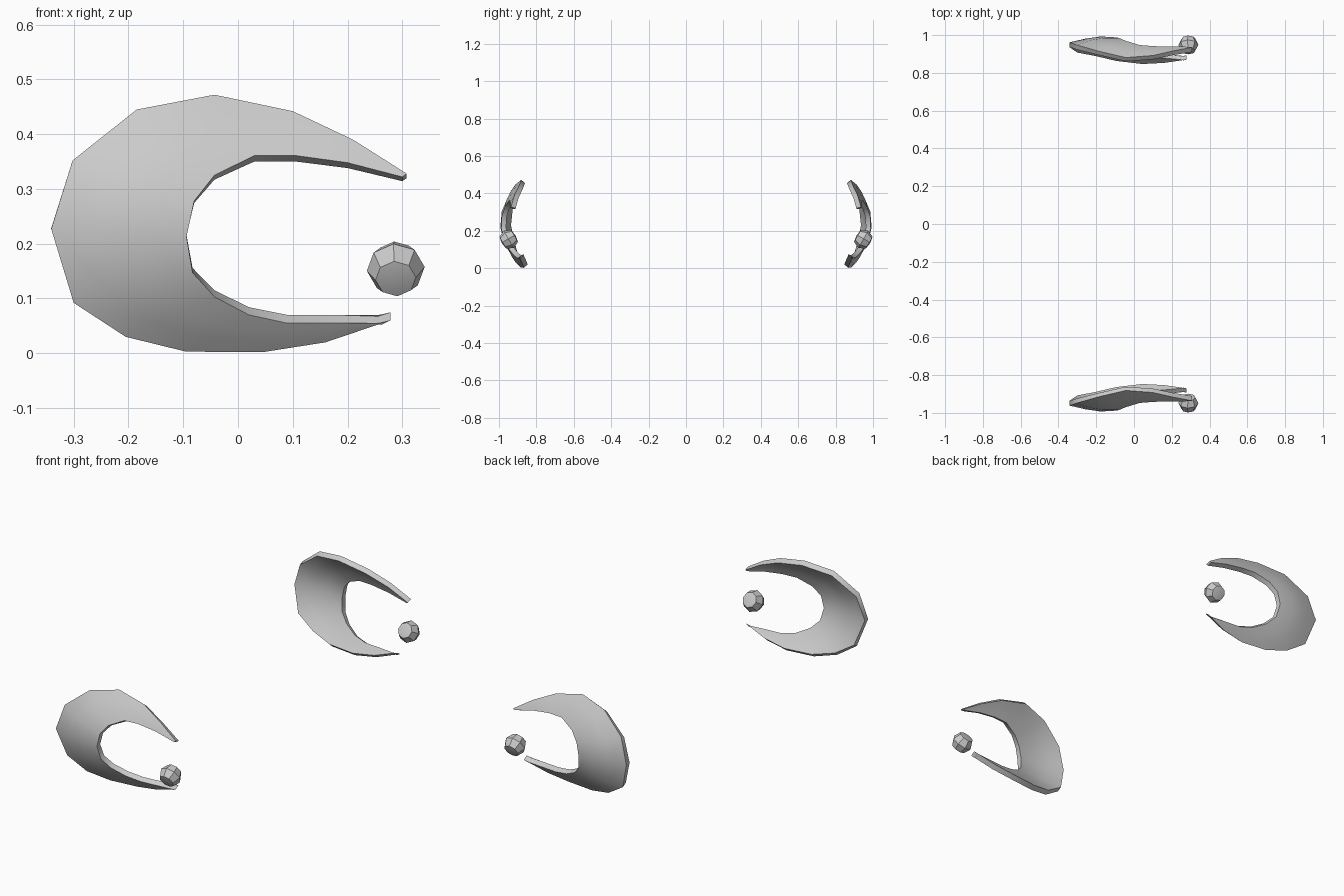
import bpy, bmesh, math
from mathutils import Vector, Matrix

cube = bpy.data.objects.get("Cube")
if cube:
    bpy.data.objects.remove(cube, do_unlink=True)

mat = bpy.data.materials.new("plain grey")
mat.use_nodes = True
GREY = (0.6, 0.6, 0.6, 1)
mat.diffuse_color = GREY
mat.node_tree.nodes["Principled BSDF"].inputs["Base Color"].default_value = GREY

# Crescent outline (x, z), upper tip round the back to the lower tip
OUTER = [(.308, .328), (.21, .39), (.10, .442), (-.043, .472), (-.185, .445),
         (-.302, .352), (-.341, .227), (-.30, .092), (-.205, .03), (-.095, .003),
         (.045, .002), (.16, .02), (.278, .06)]
INNER = [(.30, .322), (.20, .348), (.105, .361), (.03, .361), (-.043, .325),
         (-.08, .278), (-.094, .213), (-.083, .147), (-.043, .103), (.02, .07),
         (.09, .055), (.18, .055), (.262, .052)]
# Lengthwise bend of the shell: (x, inward offset)
BEND = [(-.35, .035), (-.2, 0), (-.1, .005), (.03, .02), (.16, .03), (.32, .046)]
THICK = 0.026
ROWS = 3


def shell_y(x, z):
    """Depth of the domed outer surface on the front side."""
    for (x0, b0), (x1, b1) in zip(BEND, BEND[1:]):
        if x <= x1:
            bend = b0 + (b1 - b0) * (x - x0) / (x1 - x0)
            break
    return -0.995 + 1.9 * (z - .24) ** 2 + bend


def finish(bm, name):
    bmesh.ops.recalc_face_normals(bm, faces=bm.faces)
    mesh = bpy.data.meshes.new(name)
    bm.to_mesh(mesh)
    bm.free()
    mesh.materials.append(mat)
    ob = bpy.data.objects.new(name, mesh)
    bpy.context.collection.objects.link(ob)
    bpy.ops.object.select_all(action='DESELECT')
    ob.select_set(True)
    bpy.context.view_layer.objects.active = ob
    bpy.ops.object.shade_smooth_by_angle(angle=math.radians(40))


def crescent(side, name):
    bm = bmesh.new()
    front, back = [], []
    for (ox, oz), (ix, iz) in zip(OUTER, INNER):
        f, b = [], []
        for r in range(ROWS + 1):
            t = r / ROWS
            x, z = ox + (ix - ox) * t, oz + (iz - oz) * t
            p = Vector((x, shell_y(x, z), z))
            # Thickness follows the vertical curve of the dome
            n = Vector((0, 1, -3.8 * (z - .24))).normalized()
            q = p + n * THICK
            q.z = max(q.z, 0.0)
            f.append(bm.verts.new((p.x, p.y * side, p.z)))
            b.append(bm.verts.new((q.x, q.y * side, q.z)))
        front.append(f)
        back.append(b)
    last = len(OUTER) - 1
    for i in range(last):
        for grid in (front, back):
            for r in range(ROWS):
                bm.faces.new((grid[i][r], grid[i + 1][r], grid[i + 1][r + 1], grid[i][r + 1]))
        for r in (0, ROWS):
            bm.faces.new((front[i][r], front[i + 1][r], back[i + 1][r], back[i][r]))
    # Close the two tips
    for i in (0, last):
        for r in range(ROWS):
            bm.faces.new((front[i][r], front[i][r + 1], back[i][r + 1], back[i][r]))
    finish(bm, name)


def stud(side, name):
    """Eight-sided bead whose axis follows the dome."""
    bm = bmesh.new()
    rings = []
    for rad, h in ((.037, -.036), (.053, 0), (.037, .036)):
        rings.append([bm.verts.new((rad * math.cos(a), rad * math.sin(a), h))
                      for a in (math.tau * (k + .1) / 8 for k in range(8))])
    for lo, hi in zip(rings, rings[1:]):
        for k in range(8):
            j = (k + 1) % 8
            bm.faces.new((lo[k], lo[j], hi[j], hi[k]))
    for ring, h in ((rings[0], -.042), (rings[-1], .042)):
        pole = bm.verts.new((0, 0, h))
        for k in range(8):
            bm.faces.new((ring[k], ring[(k + 1) % 8], pole))
    bm.transform(Matrix.Translation((.288, -.948, .154))
                 @ Matrix.Rotation(math.radians(120), 4, 'X'))
    bm.transform(Matrix.Diagonal((1, -side if side < 0 else -1, 1, 1)))
    finish(bm, name)


for side, label in ((1, "front"), (-1, "back")):
    crescent(side, label + "_crescent")
for side, label in ((-1, "front"), (1, "back")):
    stud(side, label + "_stud")
